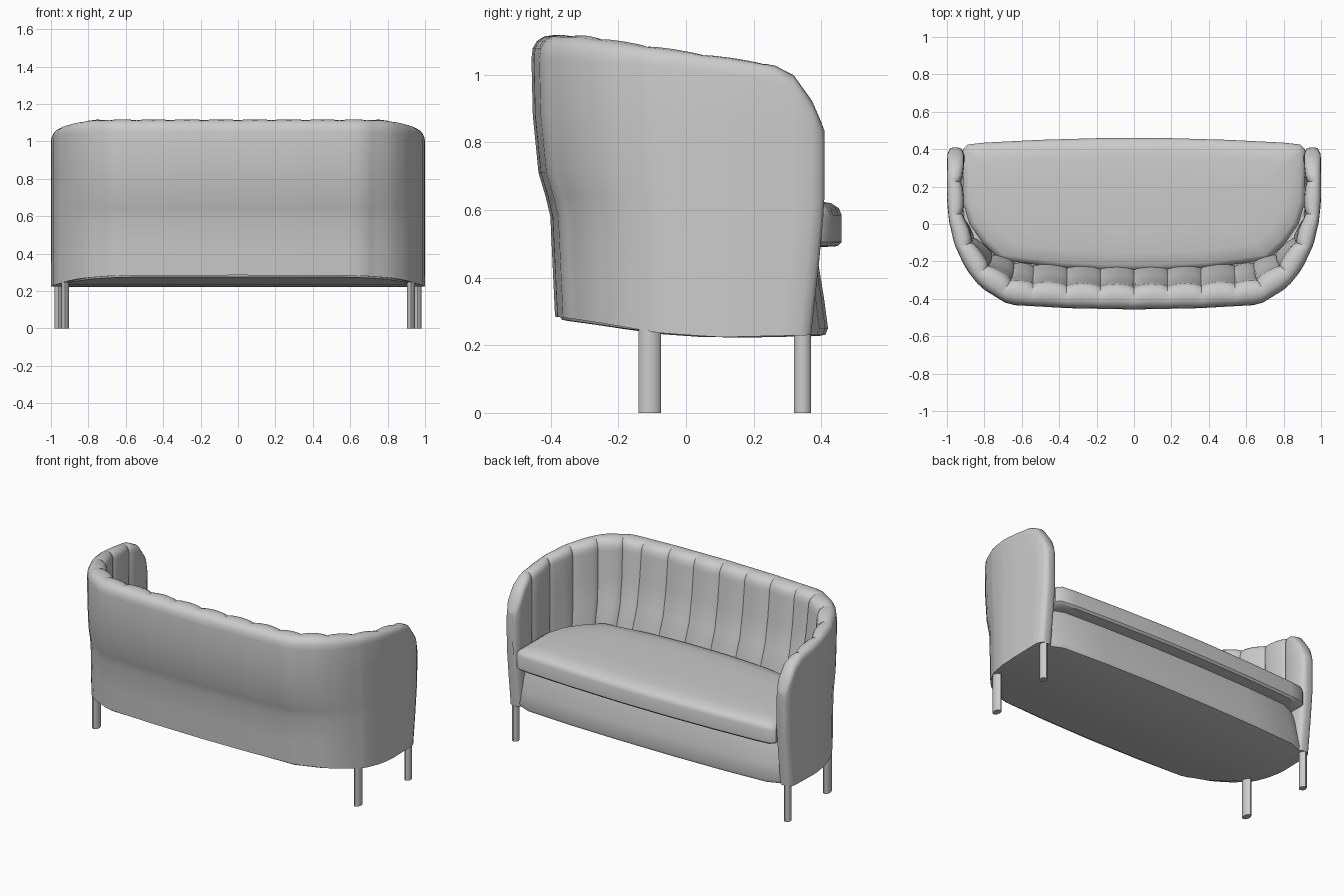
import bpy, bmesh, math
from mathutils import Vector

if "Cube" in bpy.data.objects:
    bpy.data.objects.remove(bpy.data.objects["Cube"])


def table(pts, v):
    """Piecewise-linear lookup."""
    if v <= pts[0][0]:
        return pts[0][1]
    for (a, fa), (b, fb) in zip(pts, pts[1:]):
        if v <= b:
            return fa + (fb - fa) * (v - a) / (b - a)
    return pts[-1][1]


def finish(name, bm, angle=35):
    bmesh.ops.recalc_face_normals(bm, faces=bm.faces)
    mesh = bpy.data.meshes.new(name)
    bm.to_mesh(mesh)
    bm.free()
    ob = bpy.data.objects.new(name, mesh)
    bpy.context.collection.objects.link(ob)
    bpy.ops.object.select_all(action='DESELECT')
    ob.select_set(True)
    bpy.context.view_layer.objects.active = ob
    bpy.ops.object.shade_smooth_by_angle(angle=math.radians(angle))
    return ob


# Shared height and lean curves
TOP = [(-.45, 1.118), (-.34, 1.116), (-.1, 1.083), (.25, 1.033), (.30, 1.015),
       (.34, .98), (.375, .92), (.395, .875), (.41, .835)]
BOTTOM = [(-.46, .285), (-.3, .265), (-.1, .237), (.1, .224), (.42, .23)]
LEAN = [(.28, .07), (.6, .055), (.7, .022), (.85, .005), (1.0, 0)]
FRONT_TUCK = [(.25, -.04), (.45, -.015), (.62, 0)]

# Plan path of the outer shell, right half
PATH = [Vector(p) for p in [(0, -.457), (.35, -.45), (.67, -.432), (.82, -.34), (.9, -.24),
                            (.96, -.11), (.988, .01), (1, .12), (1, .3), (.998, .41)]]
CUM = [0]
for a, b in zip(PATH, PATH[1:]):
    CUM.append(CUM[-1] + (b - a).length)
LENGTH = CUM[-1]


def outer(s):
    q = abs(s)
    x = table(list(zip(CUM, [p.x for p in PATH])), q)
    y = table(list(zip(CUM, [p.y for p in PATH])), q)
    return Vector((x if s >= 0 else -x, y))


def section(s):
    """One slice across the padded shell at arc length s."""
    p = outer(s)
    t = outer(min(s + .06, LENGTH)) - outer(max(s - .06, -LENGTH))
    n = Vector((-t.y, t.x)).normalized()
    back = max(0, min(1, -p.y / .4))
    end = LENGTH - abs(s)
    w = 1 if end > .045 else .3 + .7 * math.sqrt(1 - (1 - end / .045) ** 2)
    groove = .02 * (1 - abs(math.sin(math.pi * s / CHANNEL)) ** .6)
    if end < .05:
        groove = 0
    thick_top, thick_low = .09 + .05 * back, .092 + .083 * back
    h, zb = table(TOP, p.y), table(BOTTOM, p.y)
    r = min(.07, thick_top * .55)
    prof = [(0, zb), (0, .42), (0, .58), (0, .64), (0, .71), (0, (.71 + h - r) / 2)]
    for i in range(9):
        a = math.pi * (1 - i / 8)
        c, d = math.cos(a), math.sin(a)
        prof.append((.5 + .5 * math.copysign(abs(c) ** .85, c), h - r + r * abs(d) ** .85))
    prof += [(1, (.72 + h - r) / 2), (1, .72), (1, .6), (1, .45), (1, zb)]
    out = []
    for u, z in prof:
        th = table([(.6, thick_low), (h - r, thick_top)], z)
        d = th * (.5 + (u - .5) * w) - groove * u
        if z > h - r:
            z -= groove * .5 * u
        q = p + n * d
        q.y += table(LEAN, z) * back + table(FRONT_TUCK, z) * max(0, min(1, (p.y - .1) / .3))
        out.append((q.x, q.y, z))
    return out


# Padded channelled shell: back and both arms in one sweep
CHANNEL = LENGTH / 9
half = [(k + f) * CHANNEL for k in range(9) for f in (0, .05, .2, .5, .8, .95)]
half += [LENGTH - .003, LENGTH]
stations = sorted(set([-s for s in half] + half))
bm = bmesh.new()
rings = [[bm.verts.new(c) for c in section(s)] for s in stations]
for A, B in zip(rings, rings[1:]):
    m = len(A)
    for i in range(m):
        bm.faces.new((A[i], A[(i + 1) % m], B[(i + 1) % m], B[i]))
bm.faces.new(rings[0])
bm.faces.new(rings[-1])
finish("channelled_shell", bm)


def slab(name, outline, layers, centre, size, follow=False, angle=40):
    """Stack of inset plan outlines (right half mirrored), capped with strips."""
    bm = bmesh.new()
    loops = []
    for inset, z in layers:
        row = []
        for x, y in outline:
            px = x * (1 - inset / size[0])
            py = centre + (y - centre) * (1 - inset / size[1])
            pz = z + (table(BOTTOM, y) - .225 if follow and z < .3 else 0)
            row.append((px, py, pz))
        right = [bm.verts.new(c) for c in row]
        left = [bm.verts.new((-c[0], c[1], c[2])) for c in row]
        loops.append(right + left[::-1])
    m = len(loops[0])
    for A, B in zip(loops, loops[1:]):
        for i in range(m):
            bm.faces.new((A[i], A[(i + 1) % m], B[(i + 1) % m], B[i]))
    for L in (loops[0], loops[-1]):
        for i in range(m // 2 - 1):
            bm.faces.new((L[i], L[i + 1], L[m - 2 - i], L[m - 1 - i]))
    return finish(name, bm, angle)


# Upholstered base with underside following the curved bottom edge
slab("base", [(.2, .42), (.55, .412), (.85, .395), (.93, .36), (.965, .2), (.96, .05),
              (.94, -.08), (.88, -.2), (.79, -.29), (.65, -.36), (.2, -.375)],
     [(.03, .222), (.008, .226), (0, .245), (.012, .34), (.03, .45), (.05, .51)],
     .02, (.95, .4), follow=True)

# Seat cushion with a gentle crown
slab("seat_cushion", [(.15, .46), (.5, .45), (.8, .435), (.89, .425), (.915, .4), (.915, .12),
                      (.88, 0), (.81, -.1), (.72, -.19), (.4, -.235), (.15, -.25)],
     [(.06, .49), (.012, .493), (0, .505), (0, .585), (.008, .605), (.03, .62),
      (.1, .63), (.22, .635)], .1, (.9, .36))


# Short legs
def leg(name, x, y, rx, ry):
    bm = bmesh.new()
    bmesh.ops.create_cone(bm, cap_ends=True, segments=8, radius1=1, radius2=1, depth=1)
    for v in bm.verts:
        v.co = Vector((x + v.co.x * rx, y + v.co.y * ry, .13 + v.co.z * .26))
    finish(name, bm, 50)


for side, sx in (("left", -1), ("right", 1)):
    leg("open_side_leg_" + side, sx * .96, .345, .021, .025)
    leg("back_side_leg_" + side, sx * .924, -.107, .021, .033)
